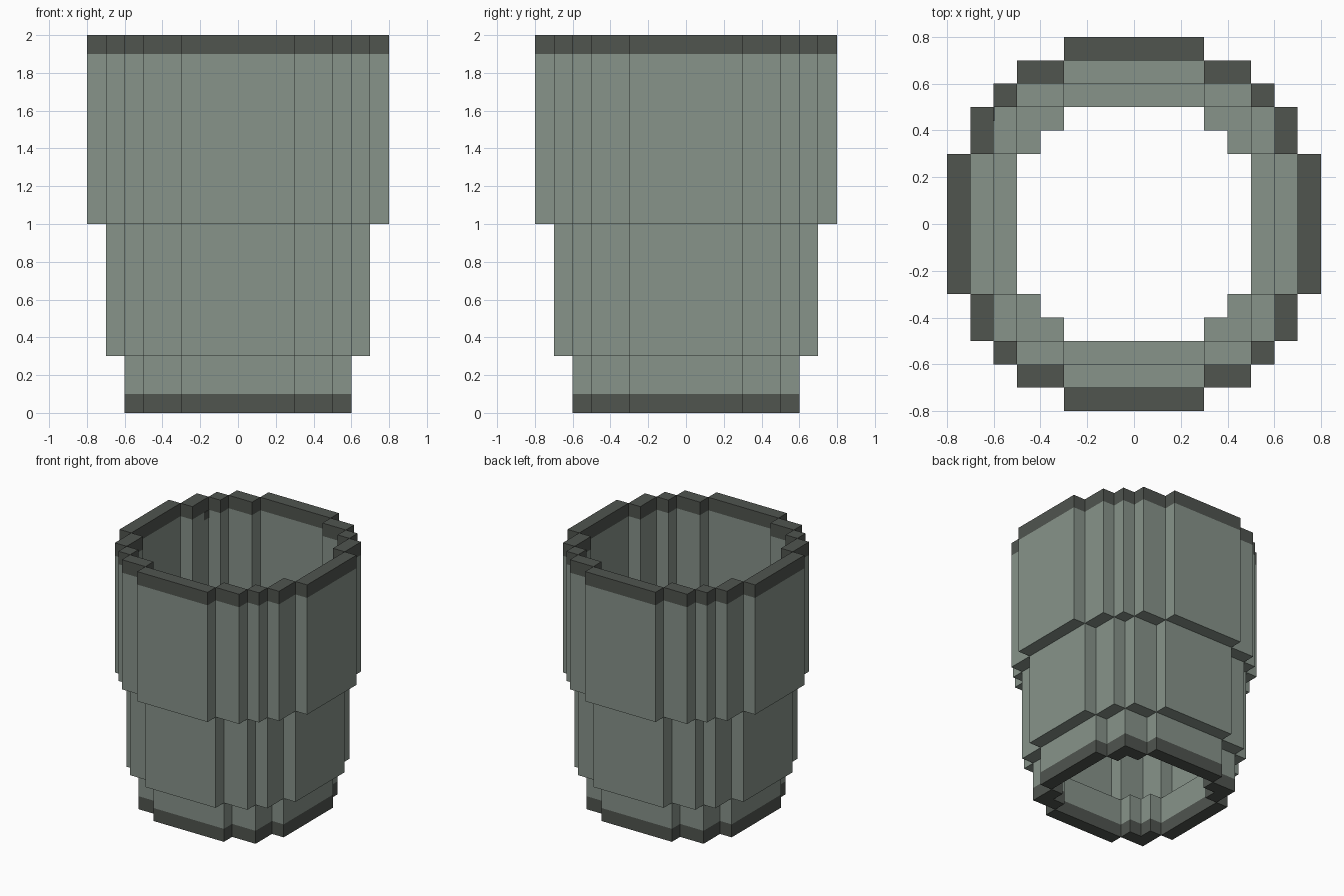
import bpy, bmesh
from mathutils import Matrix, Vector

if "Cube" in bpy.data.objects:
    bpy.data.objects.remove(bpy.data.objects["Cube"])


def flat(name, rgb):
    m = bpy.data.materials.new(name)
    m.diffuse_color = (*rgb, 1)
    m.use_nodes = True
    m.node_tree.nodes["Principled BSDF"].inputs["Base Color"].default_value = m.diffuse_color
    return m


SAGE = flat("sage_grey", (0.242, 0.292, 0.254))
DARK = flat("dark_grey", (0.080, 0.089, 0.078))


def add_box(bm, x0, x1, y0, y1, z0, z1, turn=0):
    place = (Matrix.Rotation(turn, 4, 'Z')
             @ Matrix.Translation(((x0 + x1) / 2, (y0 + y1) / 2, (z0 + z1) / 2))
             @ Matrix.Diagonal((x1 - x0, y1 - y0, z1 - z0, 1)))
    bmesh.ops.create_cube(bm, size=1, matrix=place)


def finish(bm, name):
    me = bpy.data.meshes.new(name)
    bm.to_mesh(me)
    bm.free()
    me.materials.append(SAGE)
    me.materials.append(DARK)
    ob = bpy.data.objects.new(name, me)
    bpy.context.collection.objects.link(ob)
    return ob


def tier(name, slabs, z0, z1, band=None, dark_above=True):
    """Ring of slabs repeated on four sides, with an optional dark band."""
    bm = bmesh.new()
    for q in range(4):
        for s in slabs:
            add_box(bm, *s, z0, z1, q * 1.5707963267948966)
    if band is not None:
        bmesh.ops.bisect_plane(bm, geom=bm.verts[:] + bm.edges[:] + bm.faces[:],
                               plane_co=Vector((0, 0, band)), plane_no=Vector((0, 0, 1)))
        for f in bm.faces:
            f.material_index = int((f.calc_center_median().z > band) == dark_above)
    return finish(bm, name)


# wide upper ring with dark rim
tier("upper_ring", [(-.3, .3, .7, .8), (.3, .5, .6, .7), (.5, .6, .5, .6), (.6, .7, .3, .5)],
     1, 2, 1.9)

# middle ring
tier("middle_ring", [(-.3, .3, .6, .7), (.3, .5, .5, .6), (.5, .6, .3, .5)], 0.3, 1)

# narrow base ring with dark foot
tier("base_ring", [(-.3, .3, .5, .6), (.3, .5, .4, .5), (.4, .5, .3, .4)],
     0, 0.3, 0.1, False)

# small drip below the rim on the inside
bm = bmesh.new()
add_box(bm, -.6, -.597, .44, .5, 1.84, 1.9)
for f in bm.faces:
    f.material_index = 1
finish(bm, "rim_drip")
